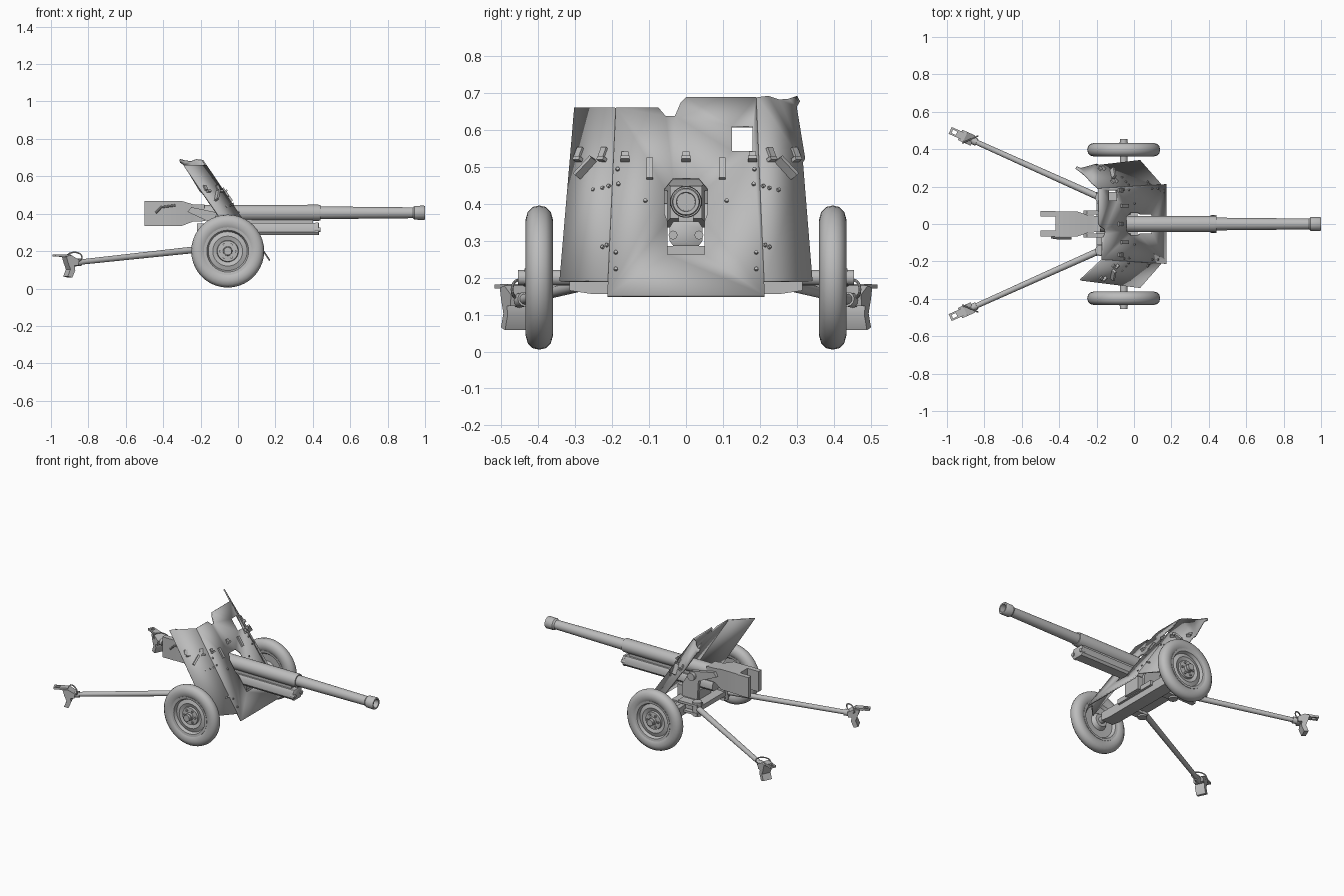
import bpy, bmesh, math
from mathutils import Vector, Matrix

cube = bpy.data.objects.get("Cube")
if cube:
    bpy.data.objects.remove(cube)

grey = bpy.data.materials.new("plain_grey")
grey.use_nodes = True
grey.diffuse_color = (0.5, 0.5, 0.5, 1)
grey.node_tree.nodes["Principled BSDF"].inputs["Base Color"].default_value = (0.5, 0.5, 0.5, 1)


def finish(name, bm, mirror=False, thick=0, angle=35):
    bmesh.ops.recalc_face_normals(bm, faces=bm.faces)
    mesh = bpy.data.meshes.new(name)
    bm.to_mesh(mesh)
    bm.free()
    mesh.materials.append(grey)
    mesh.shade_smooth()
    mesh.set_sharp_from_angle(angle=math.radians(angle))
    obj = bpy.data.objects.new(name, mesh)
    bpy.context.collection.objects.link(obj)
    if thick:
        mod = obj.modifiers.new("thickness", 'SOLIDIFY')
        mod.thickness, mod.offset = thick, 0
    if mirror:
        mod = obj.modifiers.new("mirror", 'MIRROR')
        mod.use_axis = (False, True, False)
        mod.use_mirror_merge = False
    return obj


def skin(bm, rings, loop=False):
    """Join rings of equal length, capping the ends unless looped."""
    rows = [[bm.verts.new(p) for p in ring] for ring in rings]
    n = len(rows[0])
    for a, b in zip(rows, rows[1:] + rows[:1] if loop else rows[1:]):
        for i in range(n):
            bm.faces.new((a[i], a[(i + 1) % n], b[(i + 1) % n], b[i]))
    if not loop:
        bm.faces.new(rows[0])
        bm.faces.new(rows[-1])


def lathe(bm, origin, axis, profile, seg=24, loop=False):
    """Revolve (distance, radius) pairs round an axis."""
    q = Vector(axis).to_track_quat('Z', 'Y')
    turn = [2 * math.pi * i / seg for i in range(seg)]
    skin(bm, [[Vector(origin) + q @ Vector((r * math.cos(a), r * math.sin(a), d))
               for a in turn] for d, r in profile], loop)


def rod(bm, a, b, r, r2=None, seg=12):
    d = Vector(b) - Vector(a)
    lathe(bm, a, d, [(0, r), (d.length, r2 or r)], seg)


def box(bm, x, y, z, matrix=Matrix()):
    skin(bm, [[matrix @ Vector(p) for p in ((i, y[0], z[0]), (i, y[1], z[0]),
              (i, y[1], z[1]), (i, y[0], z[1]))] for i in x])


def tube(name, points, r, closed=False, mirror=False):
    curve = bpy.data.curves.new(name, 'CURVE')
    curve.dimensions, curve.bevel_depth, curve.bevel_resolution = '3D', r, 2
    curve.use_fill_caps = True
    spline = curve.splines.new('POLY')
    spline.points.add(len(points) - 1)
    for p, co in zip(spline.points, points):
        p.co = (*co, 1)
    spline.use_cyclic_u = closed
    tmp = bpy.data.objects.new(name, curve)
    mesh = bpy.data.meshes.new_from_object(tmp)
    bm = bmesh.new()
    bm.from_mesh(mesh)
    bpy.data.objects.remove(tmp)
    bpy.data.meshes.remove(mesh)
    finish(name, bm, mirror)


# Shield surface: sloped middle with swept-back wings
def surf(y, z):
    yi, yo = 0.213 - 0.045 * (z - 0.15), 0.34 - 0.085 * (z - 0.19)
    xi, xo = 0.17 - 0.67 * (z - 0.15), 0.03 - 0.68 * (z - 0.19)
    t = max(0, (abs(y) - yi) / (yo - yi))
    return Vector((xi + (xo - xi) * t, y, z))


def plate(name, *outlines):
    bm = bmesh.new()
    for line in outlines:
        vs = [bm.verts.new(surf(*p)) for p in line]
        for a, b in zip(vs, vs[1:] + vs[:1]):
            bm.edges.new((a, b))
    bmesh.ops.triangle_fill(bm, edges=bm.edges, use_beauty=True, normal=(0.83, 0, 0.56))
    finish(name, bm, thick=0.008)


half_port = [(0.05, 0.26), (0.05, 0.35), (0.058, 0.37), (0.058, 0.44), (0.035, 0.468)]
port = half_port + [(-y, z) for y, z in reversed(half_port)]
plate("shield_middle",
      [(-0.213, 0.15), (0.213, 0.15), (0.19, 0.686), (0.0, 0.686), (-0.015, 0.67),
       (-0.03, 0.635), (-0.055, 0.635), (-0.075, 0.658), (-0.19, 0.658)],
      port, [(0.125, 0.54), (0.18, 0.54), (0.18, 0.608), (0.125, 0.608)])
plate("shield_right_wing", [(-0.211, 0.19), (-0.34, 0.19), (-0.30, 0.658), (-0.19, 0.658)])
plate("shield_left_wing",
      [(0.211, 0.19), (0.34, 0.19), (0.314, 0.51), (0.32, 0.52), (0.297, 0.66), (0.306, 0.675),
       (0.298, 0.69), (0.275, 0.682), (0.25, 0.68), (0.22, 0.69), (0.19, 0.686)])


# Shield fittings, each set square to the plate
def frame(y, z, roll=0):
    o, e = surf(y, z), 0.003
    a = (surf(y + e, z) - surf(y - e, z)).normalized()
    n = a.cross(surf(y, z + e) - surf(y, z - e)).normalized()
    m = Matrix((a, n.cross(a), n)).transposed().to_4x4()
    return Matrix.Translation(o) @ m @ Matrix.Rotation(math.radians(roll), 4, 'Z')


def pad(bm, y, z, w, h, d, roll=0):
    box(bm, (-w, w), (-h, h), (0, d), frame(y, z, roll))


bm = bmesh.new()
for y in (-0.285, -0.22, -0.165, 0, 0.18, 0.225, 0.292):
    pad(bm, y, 0.523 if abs(y) < 0.2 else 0.535, 0.01, 0.014, 0.012)
    pad(bm, y, 0.515, 0.012, 0.005, 0.02)
for s in (-1, 1):
    pad(bm, s * 0.098, 0.49, 0.009, 0.033, 0.014)
    pad(bm, s * 0.262, 0.49, 0.006, 0.033, 0.03, 35 * s)
finish("shield_brackets", bm)

bm = bmesh.new()
for s in (-1, 1):
    for y, z in ((0.185, 0.49), (0.183, 0.45), (0.205, 0.445), (0.222, 0.44), (0.247, 0.435),
                 (0.11, 0.405), (0.19, 0.265), (0.19, 0.22), (0.21, 0.285), (0.222, 0.28)):
        m = frame(s * y, z)
        lathe(bm, m.translation, m.col[2].xyz, [(0, 0.006), (0.01, 0.005)], 8)
finish("shield_bolts", bm)

# Gun barrel with jacket, muzzle collar and bore
bm = bmesh.new()
lathe(bm, (0, 0, 0.405), (1, 0, 0),
      [(-0.3, 0.042), (0.43, 0.043), (0.44, 0.041), (0.44, 0.034), (0.935, 0.029), (0.945, 0.037),
       (0.995, 0.038), (1.0, 0.035), (1.0, 0.026), (0.8, 0.024)], 32)
finish("barrel", bm)

# Breech: tapered block with two rear guards
bm = bmesh.new()
skin(bm, [[(x, -w, lo), (x, w, lo), (x, w, hi), (x, -w, hi)] for x, w, lo, hi in
          ((-0.42, 0.066, 0.335, 0.468), (-0.3, 0.066, 0.335, 0.468),
           (-0.24, 0.045, 0.358, 0.45), (-0.18, 0.043, 0.36, 0.448))])
box(bm, (-0.5, -0.42), (0.04, 0.07), (0.335, 0.468))
box(bm, (-0.5, -0.42), (-0.068, -0.036), (0.335, 0.468))
finish("breech", bm)
tube("breech_lever", [(-0.44, -0.072, 0.405), (-0.41, -0.076, 0.435), (-0.335, -0.076, 0.445)], 0.006)

# Recoil cradle under the barrel, with end cap
bm = bmesh.new()
section = [(-0.034, 0.285), (0.034, 0.285), (0.045, 0.3), (0.045, 0.335),
           (0.034, 0.352), (-0.034, 0.352), (-0.045, 0.335), (-0.045, 0.3)]
skin(bm, [[(x, y * k, 0.318 + (z - 0.318) * k) for y, z in section] for x, k in
          ((-0.22, 0.9), (0.415, 0.95), (0.415, 1), (0.43, 1), (0.433, 0.9))])
for s in (-1, 1):
    rod(bm, (0.41, s * 0.035, 0.315), (0.44, s * 0.035, 0.315), 0.012)
box(bm, (-0.15, 0.4), (-0.02, 0.02), (0.34, 0.38))
finish("recoil_cradle", bm)

# Carriage: pedestal, side cheeks, axle beam
bm = bmesh.new()
box(bm, (-0.14, 0.02), (-0.06, 0.06), (0.2, 0.285))
box(bm, (-0.2, 0.0), (-0.15, 0.15), (0.195, 0.225))
finish("pedestal", bm)
bm = bmesh.new()
skin(bm, [[(x, y, z) for x, z in ((-0.27, 0.41), (-0.25, 0.435), (-0.08, 0.4),
           (-0.02, 0.3), (-0.02, 0.21), (-0.13, 0.21), (-0.14, 0.35))] for y in (0.05, 0.072)])
rod(bm, (-0.1, 0.06, 0.375), (-0.1, 0.095, 0.375), 0.025)
finish("carriage_cheek", bm, True)
bm = bmesh.new()
skin(bm, [[(-0.1, y, lo), (-0.015, y, lo), (-0.015, y, 0.215), (-0.1, y, 0.215)]
          for y, lo in ((-0.315, 0.165), (-0.25, 0.155), (0.25, 0.155), (0.315, 0.165))])
rod(bm, (-0.055, -0.455, 0.2), (-0.055, 0.455, 0.2), 0.021, seg=16)
finish("axle", bm)

# Wheels
hub = Vector((-0.055, 0.397, 0.2))
bm = bmesh.new()
half = [(0.0, 0.195), (0.018, 0.191), (0.031, 0.178), (0.037, 0.157), (0.033, 0.135), (0.026, 0.122)]
lathe(bm, hub, (0, 1, 0), half + [(-d, r) for d, r in reversed(half[1:])], 40, True)
finish("tyre", bm, True, angle=50)
bm = bmesh.new()
lathe(bm, hub, (0, 1, 0),
      [(-0.035, 0.04), (-0.01, 0.055), (-0.012, 0.1), (-0.029, 0.112), (-0.031, 0.128),
       (0.031, 0.128), (0.029, 0.112), (0.01, 0.104), (0.018, 0.08), (0.01, 0.058),
       (0.022, 0.055), (0.024, 0.025), (0.04, 0.024)], 40)
for i in range(6):
    a = i * math.pi / 3
    p = hub + Vector((0.04 * math.cos(a), 0.02, 0.04 * math.sin(a)))
    rod(bm, p, p + Vector((0, 0.011, 0)), 0.007, seg=6)
finish("wheel_rim", bm, True)

# Split trails with hinges
start, end = Vector((-0.19, 0.145, 0.212)), Vector((-0.875, 0.452, 0.138))
bm = bmesh.new()
rod(bm, start, end, 0.018, 0.014, 16)
rod(bm, start + (end - start) * 0.95, end, 0.02, 0.02, 12)
finish("trail_leg", bm, True)
bm = bmesh.new()
rod(bm, (-0.18, 0.14, 0.165), (-0.18, 0.14, 0.255), 0.028, seg=16)
box(bm, (-0.2, -0.06), (0.11, 0.17), (0.175, 0.19))
box(bm, (-0.2, -0.06), (0.11, 0.17), (0.228, 0.243))
finish("trail_hinge", bm, True)

# Ground spades, towing eyes and lifting handles at the trail ends
place = Matrix.Translation(end) @ Matrix.Rotation(math.atan2(0.307, -0.685), 4, 'Z')
bm = bmesh.new()
claw = [(-0.015, 0.015), (0.03, 0.04), (0.06, 0.035), (0.05, 0), (0.036, -0.035),
        (0.052, -0.073), (0.025, -0.08), (0.008, -0.04), (0.012, -0.015), (-0.01, -0.015)]
skin(bm, [[place @ Vector((x, y, z)) for x, z in claw] for y in (-0.03, 0.03)])
finish("spade", bm, True)
bm = bmesh.new()
box(bm, (0.03, 0.08), (-0.02, 0.02), (0.03, 0.045), place)
for y in (-0.02, 0.01):
    box(bm, (0.08, 0.118), (y, y + 0.01), (0.032, 0.044), place)
box(bm, (0.106, 0.118), (-0.01, 0.01), (0.032, 0.044), place)
finish("towing_eye", bm, True)
ring = [place @ Vector((0.03 * math.cos(a), 0.034 * math.cos(a), 0.03 + 0.026 * math.sin(a)))
        for a in (i * math.pi / 8 for i in range(16))]
tube("lifting_handle", ring, 0.004, True, True)
